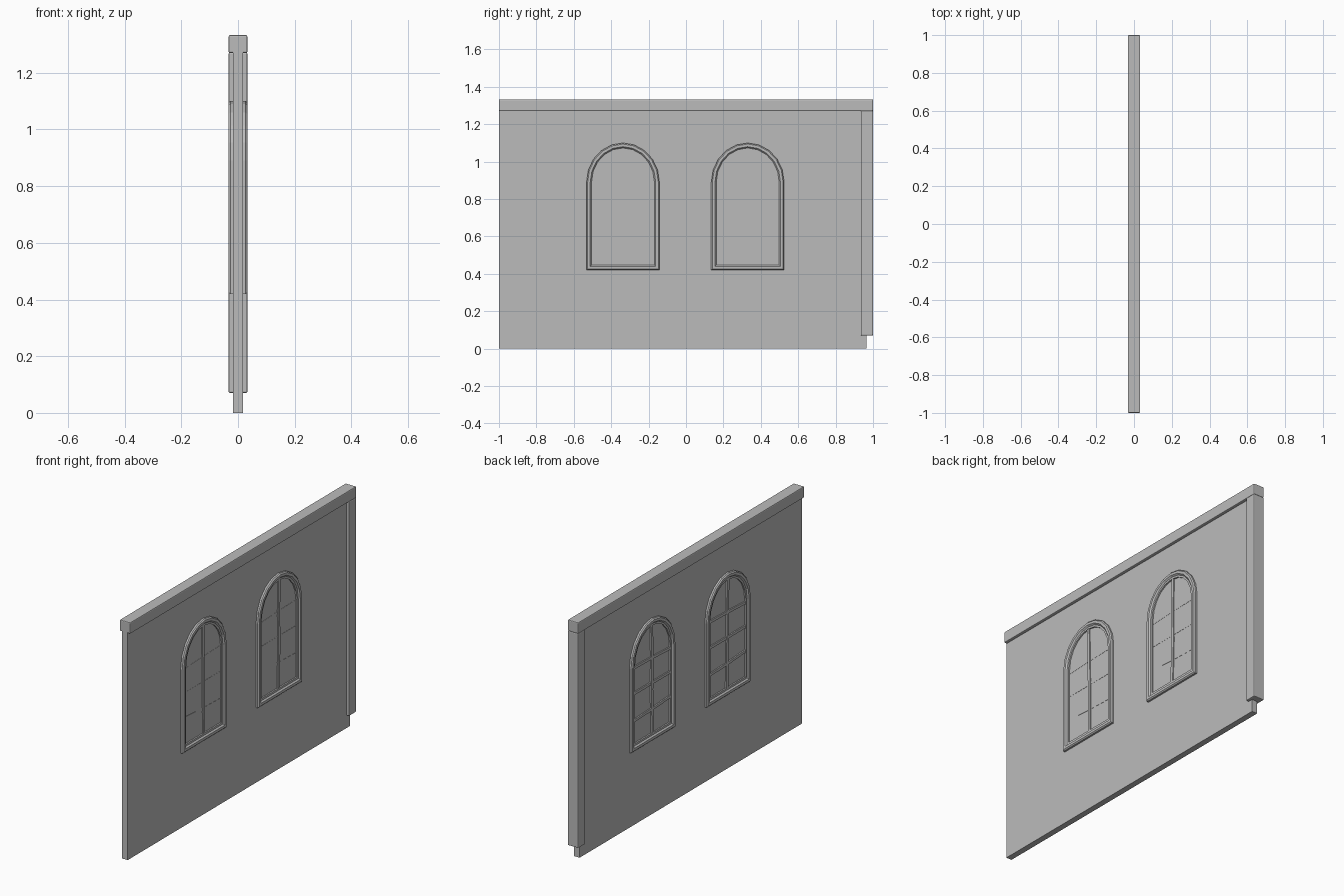
import bpy
import bmesh
import math
from mathutils import Vector

cube = bpy.data.objects.get("Cube")
if cube:
    bpy.data.objects.remove(cube, do_unlink=True)

# One plain colour for everything
plaster = bpy.data.materials.new("plain_grey")
plaster.use_nodes = True
GREY = (0.5, 0.5, 0.5, 1)
plaster.diffuse_color = GREY
plaster.node_tree.nodes["Principled BSDF"].inputs["Base Color"].default_value = GREY


def finish(name, bm):
    bmesh.ops.recalc_face_normals(bm, faces=bm.faces[:])
    mesh = bpy.data.meshes.new(name)
    bm.to_mesh(mesh)
    bm.free()
    mesh.materials.append(plaster)
    obj = bpy.data.objects.new(name, mesh)
    bpy.context.scene.collection.objects.link(obj)
    return obj


def box(name, low, high, bevel=0):
    low, high = Vector(low), Vector(high)
    bm = bmesh.new()
    bmesh.ops.create_cube(bm, size=1)
    for v in bm.verts:
        v.co = (low + high) / 2 + v.co * (high - low)
    obj = finish(name, bm)
    if bevel:
        mod = obj.modifiers.new("soft_edges", "BEVEL")
        mod.width = bevel
        mod.segments = 2
    return obj


def loft(name, rings, closed=False):
    """Skin a row of matching rings, as a loop or with capped ends."""
    bm = bmesh.new()
    rows = [[bm.verts.new(p) for p in ring] for ring in rings]
    pairs = list(zip(rows, rows[1:]))
    if closed:
        pairs.append((rows[-1], rows[0]))
    else:
        bm.faces.new(rows[0])
        bm.faces.new(rows[-1])
    for a, b in pairs:
        for i in range(len(a)):
            j = (i + 1) % len(a)
            bm.faces.new((a[i], a[j], b[j], b[i]))
    return finish(name, bm)


def arch(centre, inset, x):
    """Arched window outline, shrunk by the inset."""
    half, spring, rise = 0.195 - inset, 0.89, 0.21 - inset
    pts = [(x, centre - half, 0.42 + inset), (x, centre + half, 0.42 + inset)]
    steps = 10
    for i in range(steps + 1):
        a = math.pi * i / steps
        pts.append((x, centre + half * math.cos(a), spring + rise * math.sin(a)))
    return pts


def bar(name, path, width, back, front):
    """Slightly crooked glazing bar along a path of (y, z) points."""
    upright = abs(path[-1][1] - path[0][1]) > abs(path[-1][0] - path[0][0])
    dy, dz = (width / 2, 0) if upright else (0, width / 2)
    rings = [[(back, y - dy, z - dz), (front, y - dy, z - dz),
              (front, y + dy, z + dz), (back, y + dy, z + dz)] for y, z in path]
    return loft(name, rings)


# Wall, top beam and corner post
box("wall", (-0.017, -1, 0), (0.017, 0.965, 1.28))
box("top_beam", (-0.033, -1, 1.27), (0.033, 1, 1.333), 0.005)
box("corner_post", (-0.033, 0.935, 0.07), (0.033, 1, 1.272), 0.005)

# Stepped moulding section (inset, x), mirrored to both sides of the wall
half_section = [(0, 0.027), (0.006, 0.033), (0.02, 0.033), (0.027, 0.025), (0.038, 0.025)]
section = half_section + [(t, -x) for t, x in reversed(half_section)]

for label, c, lean in (("front", -0.337, 0.006), ("rear", 0.33, -0.003)):
    loft(label + "_window_frame", [arch(c, t, x) for t, x in section], closed=True)
    bar(label + "_window_upright",
        [(c + 0.003 - lean, 1.08), (c + 0.001, 0.88), (c + 0.004, 0.7), (c + lean, 0.44)],
        0.017, -0.025, 0.023)
    # Crossbars, each with its own tilt
    for row, z, tilt in (("top", 0.877, 0.006), ("middle", 0.738, 0), ("lower", 0.594, -0.008)):
        bar(label + "_window_" + row + "_crossbar",
            [(c - 0.17, z - tilt), (c, z + tilt / 3), (c + 0.17, z + tilt)],
            0.015, -0.024, 0.018)
